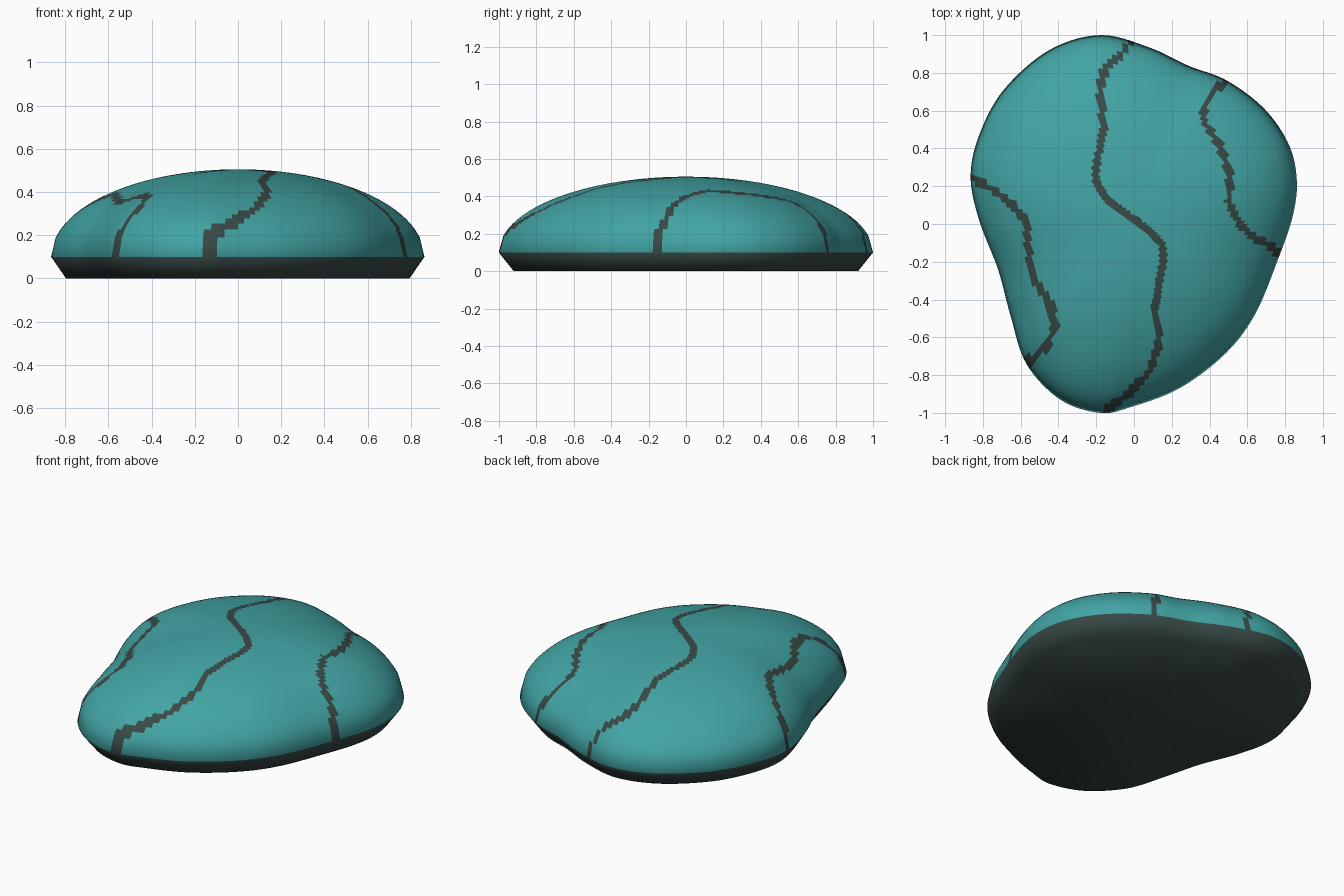
import bpy, bmesh, math
from mathutils import Vector
from mathutils.geometry import intersect_point_line

if "Cube" in bpy.data.objects:
    bpy.data.objects.remove(bpy.data.objects["Cube"])

SEGS, RINGS = 192, 40
RIM_Z, TOP_Z, FOOT = 0.10, 0.505, 0.92

OUTLINE = [(-.18, 1), (.08, .935), (.29, .837), (.49, .76), (.69, .61), (.82, .42),
           (.862, .23), (.84, .04), (.765, -.18), (.64, -.48), (.48, -.69), (.24, -.87),
           (-.02, -.97), (-.18, -1), (-.39, -.93), (-.57, -.74), (-.655, -.48),
           (-.72, -.24), (-.82, .02), (-.865, .25), (-.82, .47), (-.69, .71), (-.45, .92)]

VEINS = [
    [(0, .98), (-.09, .88), (-.16, .8), (-.18, .71), (-.16, .52), (-.2, .31), (-.2, .23),
     (-.155, .14), (-.01, .03), (.085, -.04), (.15, -.11), (.155, -.19), (.11, -.45),
     (.135, -.64), (.08, -.78), (-.02, -.89), (-.16, -1)],
    [(.51, .77), (.425, .71), (.37, .61), (.37, .545), (.45, .42), (.505, .285),
     (.505, .1), (.565, -.005), (.64, -.075), (.72, -.115), (.775, -.175)],
    [(-.88, .25), (-.765, .195), (-.63, .09), (-.57, .01), (-.56, -.14), (-.53, -.295),
     (-.445, -.42), (-.415, -.535), (-.465, -.65), (-.58, -.745)],
]


def make_material(name, rgb):
    mat = bpy.data.materials.new(name)
    mat.diffuse_color = (*rgb, 1)
    mat.use_nodes = True
    mat.node_tree.nodes["Principled BSDF"].inputs["Base Color"].default_value = mat.diffuse_color
    return mat


def closed_spline(points, steps=24):
    """Smooth closed curve through the points."""
    p = [Vector(q) for q in points]
    n, out = len(p), []
    for i in range(n):
        a, b, c, d = (p[(i + k) % n] for k in (-1, 0, 1, 2))
        for s in range(steps):
            t = s / steps
            out.append(0.5 * (2 * b + (c - a) * t + (2 * a - 5 * b + 4 * c - d) * t ** 2
                              + (3 * b - a - 3 * c + d) * t ** 3))
    return out


def radius_at(angle, polar):
    """Outline radius in one direction."""
    for (a0, r0), (a1, r1) in zip(polar, polar[1:]):
        if a0 <= angle <= a1:
            return r0 + (r1 - r0) * (angle - a0) / max(a1 - a0, 1e-9)
    return polar[0][1]


def vein_distance(point):
    best = 9.0
    for line in VEINS:
        for a, b in zip(line, line[1:]):
            a, b = Vector(a), Vector(b)
            t = min(1, max(0, intersect_point_line(point, a, b)[1]))
            best = min(best, (a.lerp(b, t).to_2d() - point).length)
    return best


# Rounded outline as directions and radii
polar = sorted((math.atan2(v.y, v.x) % math.tau, v.length) for v in closed_spline(OUTLINE))
polar = ([(polar[-1][0] - math.tau, polar[-1][1])] + polar
         + [(polar[0][0] + math.tau, polar[0][1])])
rim = []
for i in range(SEGS):
    a = math.tau * i / SEGS
    r = radius_at(a, polar)
    rim.append((r * math.cos(a), r * math.sin(a)))

# Pebble: foot, bevelled rim, then an elliptical dome
levels = [(FOOT, 0.0)]
for k in range(RINGS, 0, -1):
    s = k / RINGS
    levels.append((s, RIM_Z + (TOP_Z - RIM_Z) * math.sqrt(1 - s * s)))

bm = bmesh.new()
loops = [[bm.verts.new((x * s, y * s, z)) for x, y in rim] for s, z in levels]
bottom, top = bm.verts.new((0, 0, 0)), bm.verts.new((0, 0, TOP_Z))
for i in range(SEGS):
    j = (i + 1) % SEGS
    bm.faces.new((bottom, loops[0][j], loops[0][i]))
    bm.faces.new((loops[-1][i], loops[-1][j], top))
    for lo, hi in zip(loops, loops[1:]):
        bm.faces.new((lo[i], lo[j], hi[j], hi[i]))

# Dark underside and veins, teal elsewhere
for f in bm.faces:
    f.smooth = True
    c = f.calc_center_median()
    f.material_index = int(c.z < RIM_Z or vein_distance(c.to_2d()) < 0.02)

mesh = bpy.data.meshes.new("pebble")
bm.to_mesh(mesh)
bm.free()
mesh.materials.append(make_material("teal stone", (0.055, 0.37, 0.37)))
mesh.materials.append(make_material("dark grey green", (0.04, 0.068, 0.062)))
bpy.context.collection.objects.link(bpy.data.objects.new("pebble", mesh))
